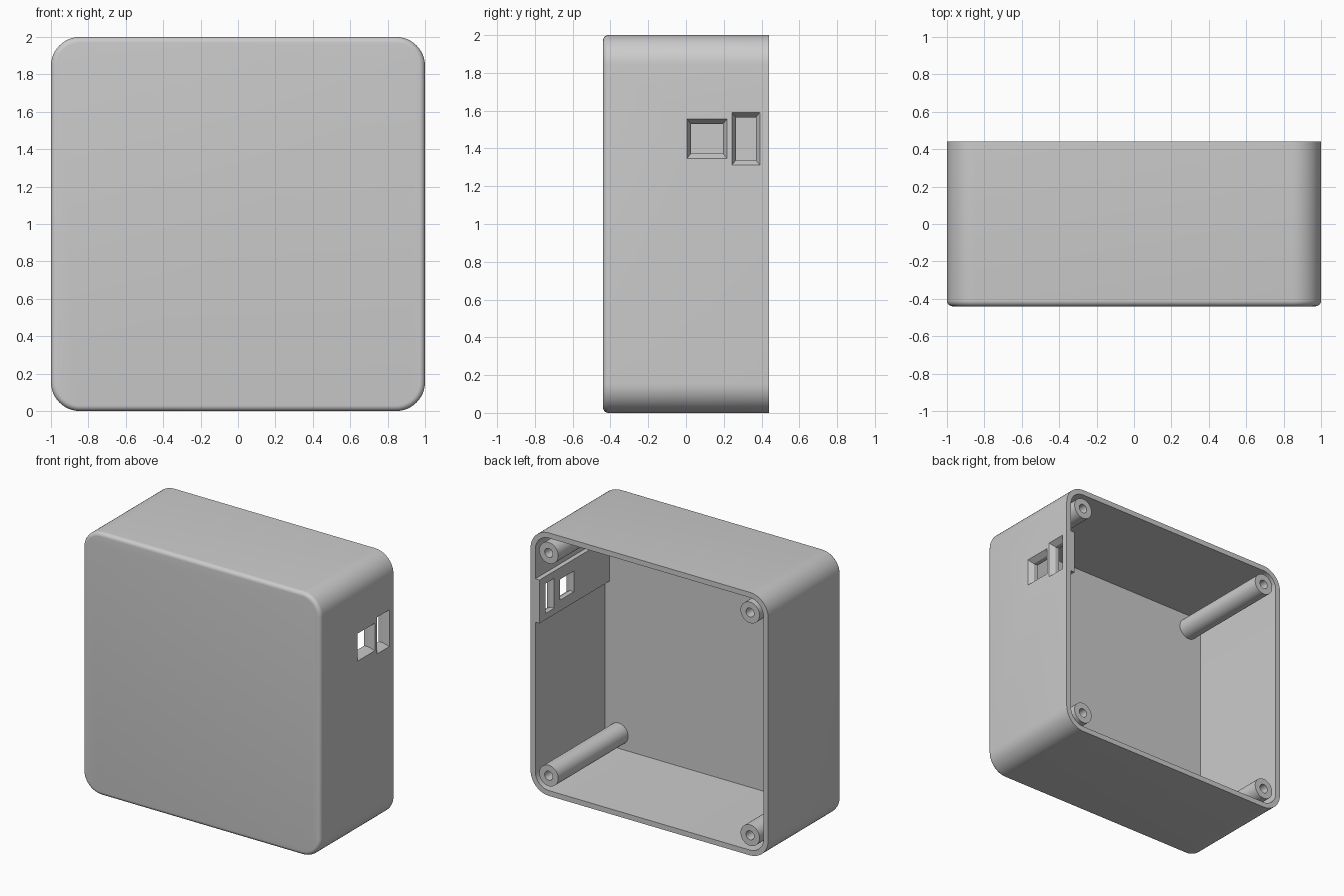
import bpy, bmesh, math
from mathutils import Vector

old = bpy.data.objects.get("Cube")
if old:
    bpy.data.objects.remove(old, do_unlink=True)

BACK, FRONT = 0.44, -0.44
WALL, CORNER, FILLET = 0.04, 0.155, 0.03
POST = 0.847

grey = bpy.data.materials.new("plain_grey")
grey.use_nodes = True
colour = (0.6, 0.6, 0.6, 1)
grey.diffuse_color = colour
grey.node_tree.nodes["Principled BSDF"].inputs["Base Color"].default_value = colour


def loft(name, rings, smooth=True):
    """Skin a list of matching point rings and cap both ends."""
    bm = bmesh.new()
    loops = [[bm.verts.new(p) for p in ring] for ring in rings]
    n = len(loops[0])
    for a, b in zip(loops, loops[1:]):
        for i in range(n):
            j = (i + 1) % n
            bm.faces.new((a[i], a[j], b[j], b[i]))
    bm.faces.new(loops[0])
    bm.faces.new(loops[-1])
    bmesh.ops.remove_doubles(bm, verts=bm.verts, dist=1e-5)
    bmesh.ops.recalc_face_normals(bm, faces=bm.faces)
    mesh = bpy.data.meshes.new(name)
    bm.to_mesh(mesh)
    bm.free()
    mesh.materials.append(grey)
    obj = bpy.data.objects.new(name, mesh)
    bpy.context.collection.objects.link(obj)
    if smooth:
        shade(obj)
    return obj


def select(obj):
    bpy.ops.object.select_all(action="DESELECT")
    obj.select_set(True)
    bpy.context.view_layer.objects.active = obj


def shade(obj):
    select(obj)
    bpy.ops.object.shade_smooth_by_angle(angle=math.radians(30))


def rounded_square(half, radius, y, cx=0, cz=1, steps=12):
    """Ring in the XZ plane; half == radius gives a circle."""
    c = half - radius
    ring = []
    for q, (sx, sz) in enumerate([(1, 1), (-1, 1), (-1, -1), (1, -1)]):
        for k in range(steps + 1):
            a = (q + k / steps) * math.pi / 2
            ring.append(Vector((cx + sx * c + radius * math.cos(a), y,
                                cz + sz * c + radius * math.sin(a))))
    return ring


def rectangle(x, y0, y1, z0, z1):
    return [(x, y0, z0), (x, y1, z0), (x, y1, z1), (x, y0, z1)]


# Open-backed shell: inner floor, inner wall, rim, outer wall, front fillet
inner, inner_r = 1 - WALL, CORNER - WALL
rings = [rounded_square(inner, inner_r, FRONT + WALL),
         rounded_square(inner, inner_r, BACK),
         rounded_square(1, CORNER, BACK)]
for k in range(7):
    a = k / 6 * math.pi / 2
    inset = FILLET * (1 - math.cos(a))
    rings.append(rounded_square(1 - inset, CORNER - inset,
                                FRONT + FILLET * (1 - math.sin(a))))
shell = loft("case_shell", rings)

# Thickened pad behind the side openings
pad = loft("port_pad", [rectangle(x, FRONT + WALL, BACK, 1.29, 1.62)
                        for x in (0.925, inner)], smooth=False)

# Side openings that flare towards the outside
openings = {"square_opening": (0.026, 0.196, 1.373, 1.53),
            "tall_opening": (0.264, 0.37, 1.338, 1.565)}
for name, (y0, y1, z0, z1) in openings.items():
    def grown(x, dy, dz):
        return rectangle(x, y0 - dy, y1 + dy, z0 - dz, z1 + dz)
    cutter = loft(name, [grown(0.88, 0, 0), grown(inner, 0, 0),
                         grown(1, 0.021, 0.026), grown(1.05, 0.021, 0.026)],
                  smooth=False)
    cutter.hide_render = True
    for target in (shell, pad):
        mod = target.modifiers.new(name, "BOOLEAN")
        mod.operation, mod.solver, mod.object = "DIFFERENCE", "EXACT", cutter
        select(target)
        # Keep the cut ahead of the smoothing modifier, if there is one
        bpy.ops.object.modifier_move_to_index(modifier=name, index=0)
        bpy.ops.object.modifier_apply(modifier=name)
    bpy.data.objects.remove(cutter, do_unlink=True)
shade(shell)

# Screw posts with blind holes in the four corners
for sx, side in ((1, "left"), (-1, "right")):
    for sz, level in ((1, "upper"), (-1, "lower")):
        profile = [(0.08, FRONT + WALL), (0.08, BACK), (0.034, BACK), (0.034, 0.04)]
        loft(f"{level}_{side}_screw_post",
             [rounded_square(r, r, y, sx * POST, 1 + sz * POST, 8)
              for r, y in profile])
